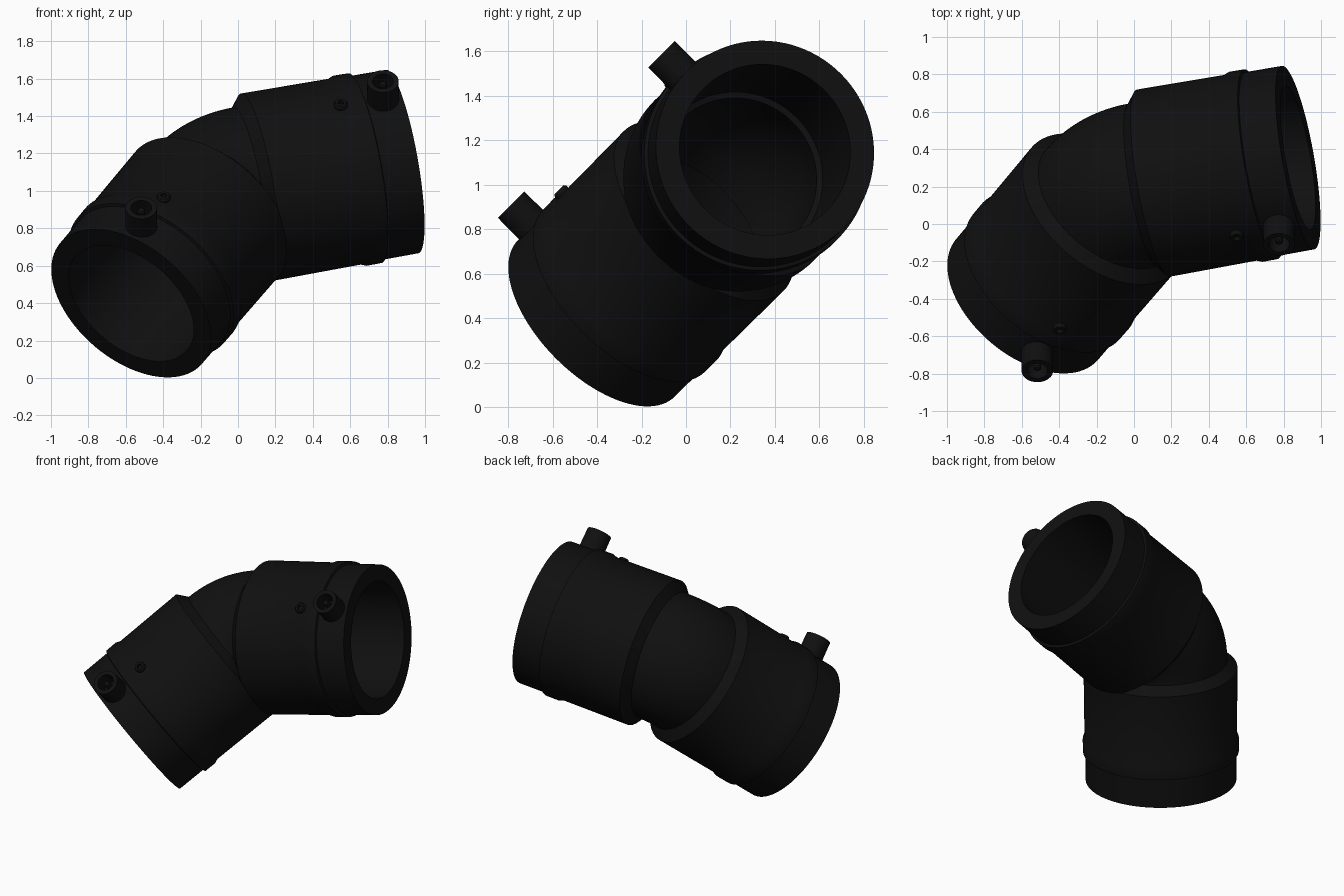
import bpy, bmesh, math
from mathutils import Vector

if "Cube" in bpy.data.objects:
    bpy.data.objects.remove(bpy.data.objects["Cube"])

# The elbow bends in the plane spanned by X and U; terminals point along W
X = Vector((1, 0, 0))
U = Vector((0, 1, 1)).normalized()
W = Vector((0, -1, 1)).normalized()
APEX = X * -0.069 + U * 0.833 + W * 0.567   # where the two pipe axes cross
LEG = 0.975                                 # apex to socket mouth
BEND = 0.30                                 # centre-line bend radius
HALF = math.radians(22.5)
SEG = 96

def direction(deg):
    a = math.radians(deg)
    return X * math.cos(a) + U * math.sin(a)

LEG_DIR = {"b": direction(14), "a": direction(-121)}
LEG_IN = {"b": direction(-76), "a": direction(-31)}   # towards inside of bend
BISECT = direction(-53.5)
PIVOT = APEX + BISECT * (BEND / math.cos(HALF))

plastic = bpy.data.materials.new("black_plastic")
plastic.diffuse_color = (0.005, 0.005, 0.005, 1)
plastic.use_nodes = True
plastic.node_tree.nodes["Principled BSDF"].inputs["Base Color"].default_value = plastic.diffuse_color

def finish(name, bm, angle=28):
    bmesh.ops.remove_doubles(bm, verts=bm.verts, dist=0.0004)
    bmesh.ops.recalc_face_normals(bm, faces=bm.faces)
    me = bpy.data.meshes.new(name)
    bm.to_mesh(me)
    bm.free()
    me.materials.append(plastic)
    ob = bpy.data.objects.new(name, me)
    bpy.context.collection.objects.link(ob)
    bpy.ops.object.select_all(action='DESELECT')
    ob.select_set(True)
    bpy.context.view_layer.objects.active = ob
    bpy.ops.object.shade_smooth_by_angle(angle=math.radians(angle))
    return ob

def bridge(bm, r0, r1):
    n = len(r0)
    for i in range(n):
        j = (i + 1) % n
        bm.faces.new((r0[i], r0[j], r1[j], r1[i]))

def leg_ring(leg, t, r):
    # ring across a leg, cut off at the mitre plane
    pts = []
    for i in range(SEG):
        a = 2 * math.pi * i / SEG
        x, w = r * math.cos(a), r * math.sin(a)
        pts.append(APEX + LEG_DIR[leg] * max(t, x * math.tan(HALF)) + LEG_IN[leg] * x + W * w)
    return pts

def bend_ring(deg, r):
    # ring in the bend, pinched to the mitre on the inner side
    pts = []
    for i in range(SEG):
        a = 2 * math.pi * i / SEG
        x, w = r * math.cos(a), r * math.sin(a)
        if x < BEND:
            p = PIVOT - direction(deg) * (BEND - x)
        else:
            p = APEX + BISECT * (x / math.cos(HALF))
        pts.append(p + W * w)
    return pts

# Hollow elbow body: outer skin from mouth b to mouth a, then back through the bore
T0 = BEND * math.tan(HALF)
outer = [(LEG, 0.498), (LEG - 0.20, 0.499), (LEG - 0.205, 0.515), (LEG - 0.285, 0.516),
         (LEG - 0.315, 0.504), (0.178, 0.508), (T0, 0.442)]
bore = [(LEG, 0.39), (0.26, 0.388), (0.25, 0.362), (T0, 0.362)]
arc = [-76 + 45 * k / 12 for k in range(1, 12)]
rings = [leg_ring("b", t, r) for t, r in outer]
rings += [bend_ring(d, 0.442) for d in arc]
rings += [leg_ring("a", t, r) for t, r in reversed(outer)]
rings += [leg_ring("a", t, r) for t, r in bore]
rings += [bend_ring(d, 0.362) for d in reversed(arc)]
rings += [leg_ring("b", t, r) for t, r in reversed(bore)]
bm = bmesh.new()
loops = [[bm.verts.new(p) for p in ring] for ring in rings]
for k, loop in enumerate(loops):
    bridge(bm, loop, loops[(k + 1) % len(loops)])
finish("elbow_body", bm)

def lathe(name, leg, t, profile, seg=40):
    # turned part standing on a leg along W, profile = (radius, height)
    base = APEX + LEG_DIR[leg] * t
    bm = bmesh.new()
    loops = []
    for r, h in profile:
        loops.append([bm.verts.new(base + W * h
                      + LEG_DIR[leg] * (r * math.cos(2 * math.pi * i / seg))
                      + LEG_IN[leg] * (r * math.sin(2 * math.pi * i / seg))) for i in range(seg)])
    for p, q in zip(loops, loops[1:]):
        bridge(bm, p, q)
    bm.faces.new(loops[0])
    bm.faces.new(loops[-1])
    finish(name, bm)

for leg in "ab":
    # terminal shroud with recessed cup
    lathe("terminal_shroud_" + leg, leg, 0.87,
          [(0.086, 0.44), (0.084, 0.632), (0.056, 0.632), (0.054, 0.52)])
    # contact pin inside the cup
    lathe("terminal_pin_" + leg, leg, 0.87, [(0.021, 0.50), (0.021, 0.61), (0.014, 0.618)], 20)
    # fusion indicator with small well
    lathe("fusion_indicator_" + leg, leg, 0.637,
          [(0.037, 0.46), (0.036, 0.518), (0.030, 0.527), (0.017, 0.527), (0.016, 0.505)], 28)
